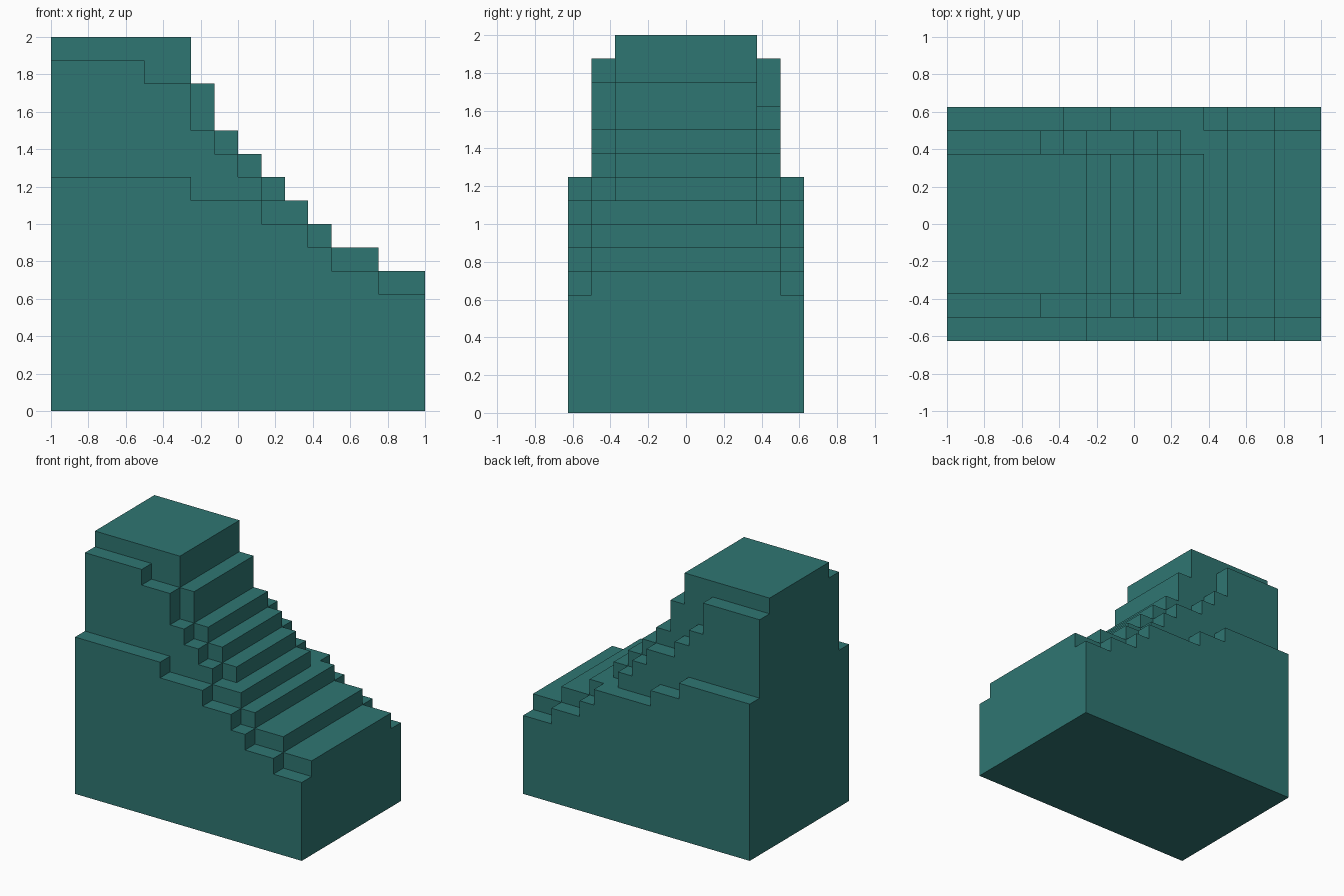
import bpy, bmesh

if "Cube" in bpy.data.objects:
    bpy.data.objects.remove(bpy.data.objects["Cube"])

# Stepped profiles, one per lengthwise strip: (x where the tread ends, height)
front_ledge = [(-0.25, 1.25), (0.125, 1.125), (0.375, 1.0), (0.5, 0.875), (0.75, 0.75), (1.0, 0.625)]
front_rail = [(-0.5, 1.875), (-0.25, 1.75), (-0.125, 1.5), (0.0, 1.375), (0.125, 1.25),
              (0.375, 1.125), (0.5, 1.0), (0.75, 0.875), (1.0, 0.75)]
stairs = [(-0.25, 2.0), (-0.125, 1.75), (0.0, 1.5), (0.125, 1.375), (0.25, 1.25),
          (0.375, 1.125), (0.5, 1.0), (0.75, 0.875), (1.0, 0.75)]
back_rail = [(-0.5, 1.875), (-0.375, 1.625), (-0.25, 1.5), (0.0, 1.375), (0.125, 1.25),
             (0.25, 1.125), (0.5, 1.0), (0.75, 0.875), (1.0, 0.75)]
back_ledge = [(-0.375, 1.25), (-0.125, 1.125), (0.375, 1.0), (0.5, 0.875), (0.75, 0.75), (1.0, 0.625)]
ground = [(1.0, 0.0)]

strips = [front_ledge, front_rail, stairs, back_rail, back_ledge]
ys = [-0.625, -0.5, -0.375, 0.375, 0.5, 0.625]

bm = bmesh.new()


def quad(*points):
    bm.faces.new([bm.verts.new(p) for p in points])


def height(profile, x):
    return next(h for end, h in profile if x < end)


# Treads and risers of every strip
for profile, y0, y1 in zip(strips, ys, ys[1:]):
    x0, last = -1.0, 0.0
    for x1, h in profile + [(1.0, 0.0)]:
        if h != last:
            quad((x0, y0, last), (x0, y0, h), (x0, y1, h), (x0, y1, last))
        if x1 > x0:
            quad((x0, y0, h), (x1, y0, h), (x1, y1, h), (x0, y1, h))
        x0, last = x1, h

# Side walls wherever neighbouring strips differ in height
rows = [ground] + strips + [ground]
for y, a, b in zip(ys, rows, rows[1:]):
    xs = sorted({-1.0} | {end for end, h in a + b})
    for x0, x1 in zip(xs, xs[1:]):
        ha, hb = height(a, x0), height(b, x0)
        if ha != hb:
            quad((x0, y, ha), (x1, y, ha), (x1, y, hb), (x0, y, hb))

# Underside
quad((-1, -0.625, 0), (-1, 0.625, 0), (1, 0.625, 0), (1, -0.625, 0))

# Point every face outwards: a face looks out where the solid ends just past it
def is_solid(p):
    if not (-1 < p.x < 1 and -0.625 < p.y < 0.625 and p.z > 0):
        return False
    strip = next(s for s, y1 in zip(strips, ys[1:]) if p.y < y1)
    return p.z < height(strip, p.x)


bm.normal_update()
for f in list(bm.faces):
    if is_solid(f.calc_center_median() + f.normal * 0.01):
        f.normal_flip()
bmesh.ops.remove_doubles(bm, verts=bm.verts, dist=1e-4)

mesh = bpy.data.meshes.new("stepped_block")
bm.to_mesh(mesh)
bm.free()

# Single teal colour
teal = bpy.data.materials.new("teal")
teal.diffuse_color = (0.028, 0.18, 0.168, 1.0)
teal.use_nodes = True
teal.node_tree.nodes["Principled BSDF"].inputs["Base Color"].default_value = teal.diffuse_color
mesh.materials.append(teal)
bpy.context.collection.objects.link(bpy.data.objects.new("stepped_block", mesh))
